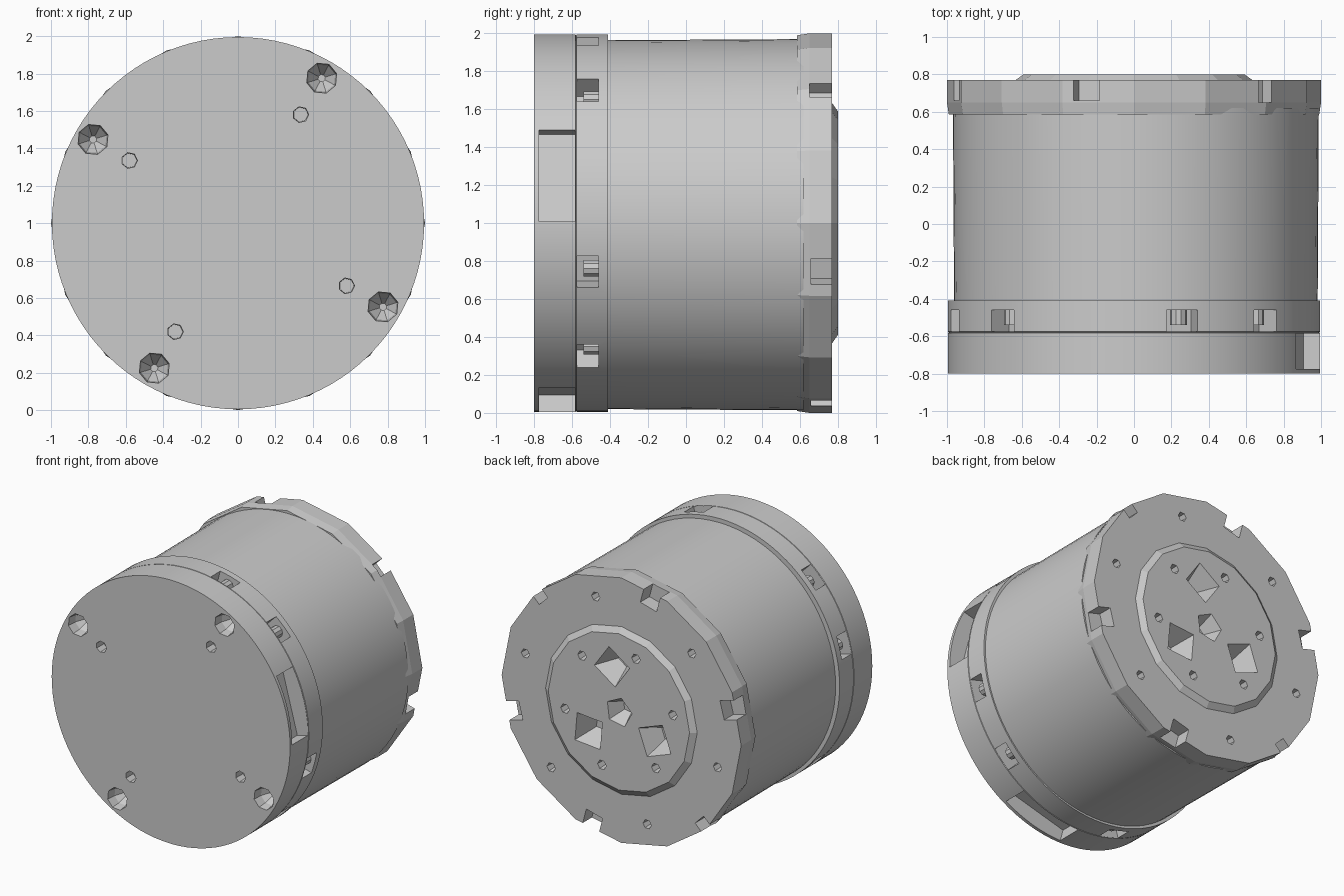
import bpy, bmesh
from math import sin, cos, radians, pi

cube = bpy.data.objects.get("Cube")
if cube:
    bpy.data.objects.remove(cube, do_unlink=True)

grey = bpy.data.materials.new("housing_grey")
grey.use_nodes = True
grey.diffuse_color = (0.6, 0.6, 0.6, 1)
grey.node_tree.nodes["Principled BSDF"].inputs["Base Color"].default_value = (0.6, 0.6, 0.6, 1)


def polar(angle, r):
    a = radians(angle)
    return r * cos(a), r * sin(a)


def turn(bm, profile, sides, centre=(0, 0), phase=0):
    """Closed solid turned about the y axis from (y, radius) pairs."""
    rings = []
    for y, r in profile:
        rings.append([bm.verts.new((centre[0] + r * cos(2 * pi * i / sides + phase), y,
                                    1 + centre[1] + r * sin(2 * pi * i / sides + phase)))
                      for i in range(sides)])
    for a, b in zip(rings, rings[1:]):
        for i in range(sides):
            j = (i + 1) % sides
            bm.faces.new((a[i], a[j], b[j], b[i]))
    bm.faces.new(rings[0])
    bm.faces.new(rings[-1])


def block(bm, angle, r0, r1, width, y0, y1):
    """Box lying along a radius, for pockets in the rim."""
    ux, uz = polar(angle, 1)
    layers = []
    for y in (y0, y1):
        layers.append([bm.verts.new((ux * r - uz * t, y, 1 + uz * r + ux * t))
                       for r, t in ((r0, -width / 2), (r1, -width / 2),
                                    (r1, width / 2), (r0, width / 2))])
    a, b = layers
    bm.faces.new(a)
    bm.faces.new(b)
    for i in range(4):
        j = (i + 1) % 4
        bm.faces.new((a[i], a[j], b[j], b[i]))


def finish(name, bm):
    bmesh.ops.recalc_face_normals(bm, faces=bm.faces)
    mesh = bpy.data.meshes.new(name)
    bm.to_mesh(mesh)
    bm.free()
    mesh.materials.append(grey)
    obj = bpy.data.objects.new(name, mesh)
    bpy.context.collection.objects.link(obj)
    return obj


def cut(obj, bm):
    """Subtract the cutter solids from obj and discard them."""
    cutter = finish(obj.name + "_cutter", bm)
    cutter.hide_render = True
    mod = obj.modifiers.new("pockets", 'BOOLEAN')
    mod.operation = 'DIFFERENCE'
    mod.solver = 'EXACT'
    mod.object = cutter
    graph = bpy.context.evaluated_depsgraph_get()
    mesh = bpy.data.meshes.new_from_object(obj.evaluated_get(graph))
    obj.modifiers.clear()
    obj.data = mesh
    bpy.data.objects.remove(cutter, do_unlink=True)


def smooth(obj):
    bpy.ops.object.select_all(action='DESELECT')
    obj.select_set(True)
    bpy.context.view_layer.objects.active = obj
    bpy.ops.object.shade_smooth_by_angle(angle=radians(25))


# Front flange with a fine seam between face plate and screw ring
bm = bmesh.new()
turn(bm, [(-0.8, 0.995), (-0.582, 0.995), (-0.579, 0.988), (-0.576, 0.995), (-0.41, 0.995)], 96)
flange = finish("front_flange", bm)

bm = bmesh.new()
for a in (60, 150, 240, 330):
    # mounting holes in the face
    turn(bm, [(-0.85, 0.09), (-0.73, 0.075), (-0.66, 0.02)], 8, polar(a, 0.895), 0.3)
    turn(bm, [(-0.85, 0.045), (-0.72, 0.04)], 7, polar(a, 0.67))
    # screw pockets in the rim
    for side in (-15, 15):
        block(bm, a + side, 0.86, 1.1, 0.17, -0.574, -0.46)
for a in (15, -75):
    # wide connector recesses
    block(bm, a, 0.87, 1.1, 0.5, -0.775, -0.585)
cut(flange, bm)
smooth(flange)

# Screw heads sitting in the rim pockets
bm = bmesh.new()
for a in (60, 150, 240, 330):
    for side in (-15, 15):
        turn(bm, [(-0.54, 0.045), (-0.45, 0.045)], 10, polar(a + side, 0.92))
smooth(finish("rim_screws", bm))

# Main barrel
bm = bmesh.new()
turn(bm, [(-0.42, 0.972), (0.62, 0.978)], 80, (0.01, -0.008))
smooth(finish("barrel", bm))

# Faceted rear cap with notches, bolt holes and a raised hub
bm = bmesh.new()
turn(bm, [(0.585, 0.99), (0.65, 1.0), (0.77, 1.0)], 16)
cap = finish("rear_cap", bm)

bm = bmesh.new()
for a in (-15, 75 + 30, 165, -75):
    block(bm, a, 0.87, 1.1, 0.14, 0.66, 0.85)
for a in (45, 225):
    block(bm, a, 0.92, 1.1, 0.1, 0.65, 0.85)
for k in range(6):
    turn(bm, [(0.7, 0.03), (0.85, 0.04)], 6, polar(15 + 60 * k, 0.83))
# clearance beneath the hub
turn(bm, [(0.63, 0.57), (0.85, 0.57)], 16)
cut(cap, bm)

bm = bmesh.new()
turn(bm, [(0.6, 0.58), (0.765, 0.64), (0.8, 0.59)], 16)
hub = finish("rear_hub", bm)
bm = bmesh.new()
for k in range(6):
    turn(bm, [(0.72, 0.03), (0.85, 0.04)], 6, polar(-12 + 60 * k, 0.46))
# tapered vents and the shaft recess
for a in (80, 205, 320):
    turn(bm, [(0.64, 0.06), (0.82, 0.16)], 4, polar(a, 0.33), radians(a))
turn(bm, [(0.68, 0.05), (0.82, 0.12)], 5, (0, 0), 0.5)
cut(hub, bm)
